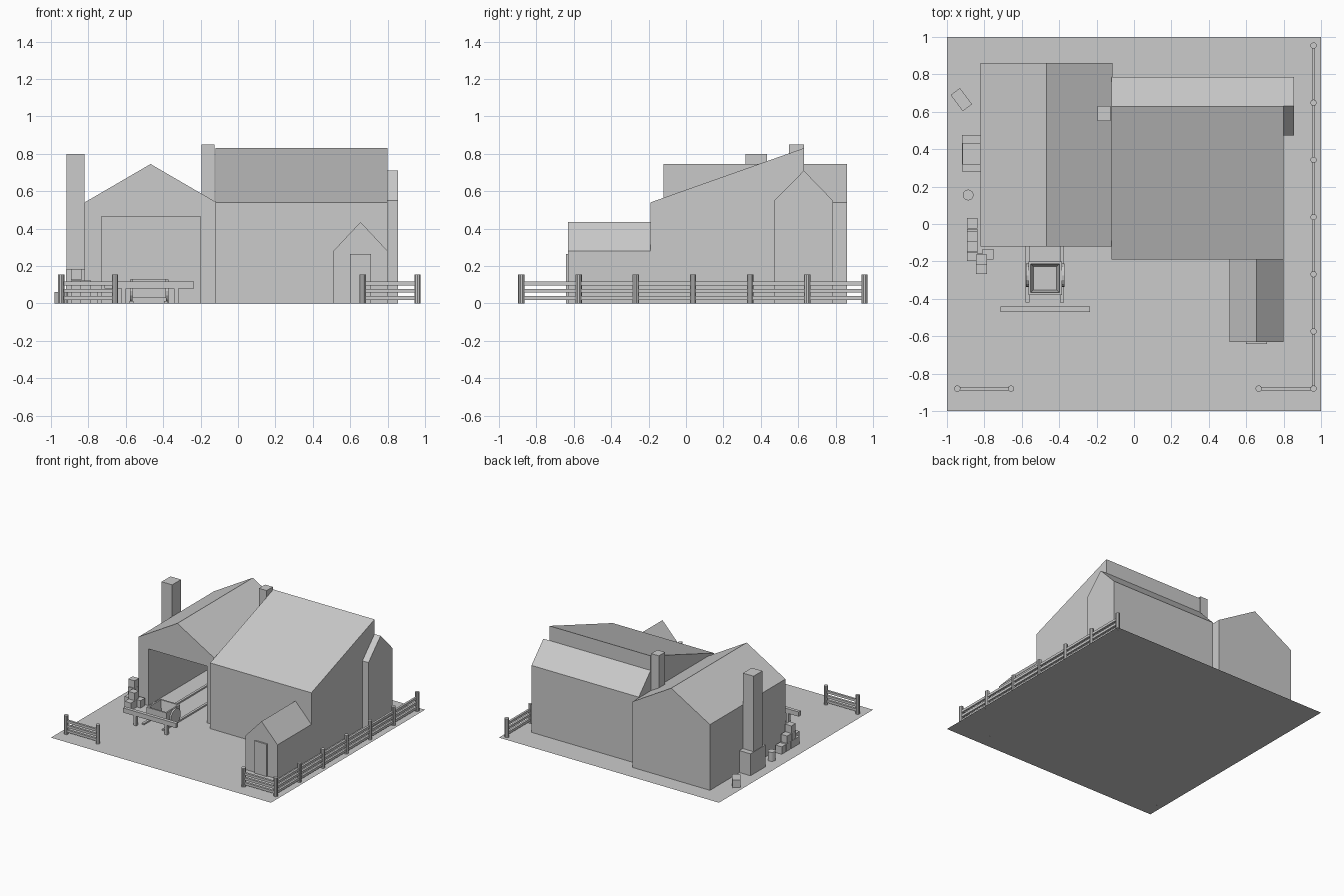
import bpy, bmesh, math

if "Cube" in bpy.data.objects:
    bpy.data.objects.remove(bpy.data.objects["Cube"])


def mesh_object(name, bm):
    bmesh.ops.recalc_face_normals(bm, faces=bm.faces[:])
    me = bpy.data.meshes.new(name)
    bm.to_mesh(me)
    bm.free()
    ob = bpy.data.objects.new(name, me)
    bpy.context.collection.objects.link(ob)
    return ob


def prism(name, pts, vec):
    """Extrude a flat profile of 3D points along vec."""
    bm = bmesh.new()
    face = bm.faces.new([bm.verts.new(p) for p in pts])
    ext = bmesh.ops.extrude_face_region(bm, geom=[face])
    verts = [g for g in ext["geom"] if isinstance(g, bmesh.types.BMVert)]
    bmesh.ops.translate(bm, verts=verts, vec=vec)
    # keep the starting cap so the solid stays closed
    if len(bm.faces) < len(pts) + 2:
        bm.faces.new([v for v in bm.verts if v not in verts])
    return mesh_object(name, bm)


def box(name, x0, x1, y0, y1, z0, z1):
    return prism(name, [(x0, y0, z0), (x1, y0, z0), (x1, y1, z0), (x0, y1, z0)],
                 (0, 0, z1 - z0))


def gable_y(name, x0, x1, y0, y1, eave, ridge):
    xm = (x0 + x1) / 2
    prof = [(x0, y0, 0), (x1, y0, 0), (x1, y0, eave), (xm, y0, ridge), (x0, y0, eave)]
    return prism(name, prof, (0, y1 - y0, 0))


def cylinder(name, loc, r, depth, sides=8, axis="Z"):
    bpy.ops.mesh.primitive_cylinder_add(
        vertices=sides, radius=r, depth=depth, location=loc,
        rotation=(0, math.pi / 2, 0) if axis == "X" else (0, 0, 0))
    ob = bpy.context.object
    ob.name = name
    return ob


def subtract(ob, cutter):
    mod = ob.modifiers.new("opening", "BOOLEAN")
    mod.operation = "DIFFERENCE"
    mod.solver = "EXACT"
    mod.object = cutter
    bpy.context.view_layer.objects.active = ob
    bpy.ops.object.modifier_apply(modifier=mod.name)
    bpy.data.objects.remove(cutter)


# Yard
bm = bmesh.new()
bmesh.ops.create_grid(bm, x_segments=1, y_segments=1, size=1)
mesh_object("yard", bm)

# Open-fronted barn on the left
barn = gable_y("open_barn", -0.82, -0.115, -0.12, 0.86, 0.54, 0.745)
subtract(barn, box("barn_cutter", -0.73, -0.2, -0.3, 0.78, -0.1, 0.465))

# Main building with single-pitch roof
prism("main_building", [(-0.12, -0.19, 0), (-0.12, 0.63, 0), (-0.12, 0.63, 0.83),
                        (-0.12, -0.19, 0.54)], (0.92, 0, 0))
# Rear wing, ridge along x
prism("rear_wing", [(-0.12, 0.473, 0), (-0.12, 0.785, 0), (-0.12, 0.785, 0.55),
                    (-0.12, 0.63, 0.71), (-0.12, 0.473, 0.55)], (0.975, 0, 0))
# Front porch shed and its door
gable_y("porch_shed", 0.51, 0.8, -0.63, -0.15, 0.28, 0.435)
box("porch_door", 0.6, 0.71, -0.642, -0.63, 0, 0.265)

# Chimneys
box("side_chimney", -0.917, -0.82, 0.317, 0.432, 0, 0.8)
box("side_chimney_base", -0.92, -0.82, 0.28, 0.477, 0, 0.18)
box("roof_chimney", -0.195, -0.125, 0.55, 0.63, 0.4, 0.85)


# Fences: posts joined by three rails
def fence(name, posts):
    for i, (x, y) in enumerate(posts):
        cylinder(f"{name}_post_{i}", (x, y, 0.077), 0.017, 0.155, 10)
    (xa, ya), (xb, yb) = posts[0], posts[-1]
    for i, z in enumerate((0.029, 0.068, 0.107)):
        hx = 0.009 if xa == xb else 0
        hy = 0.009 - hx
        box(f"{name}_rail_{i}", min(xa, xb) - hx, max(xa, xb) + hx,
            min(ya, yb) - hy, max(ya, yb) + hy, z - 0.01, z + 0.01)


fence("right_fence", [(0.96, -0.88 + 0.3057 * i) for i in range(7)])
fence("front_left_fence", [(-0.945, -0.88), (-0.657, -0.88)])
fence("front_right_fence", [(0.667, -0.88), (0.96, -0.88)])

# Cart track
for i, x in enumerate((-0.57, -0.385)):
    box(f"track_rail_{i}", x - 0.01, x + 0.01, -0.42, 0.7, 0, 0.012)

# Cart: open tapered tray on two wheels
tray = box("cart_tray", -0.565, -0.385, -0.38, -0.2, 0.03, 0.13)
bm = bmesh.new()
bm.from_mesh(tray.data)
top = [f for f in bm.faces if f.normal.z > 0.9]
bmesh.ops.inset_region(bm, faces=top, thickness=0.018)
ext = bmesh.ops.extrude_discrete_faces(bm, faces=top)["faces"][0]
c = ext.calc_center_median()
for v in ext.verts:
    v.co = (c.x + (v.co.x - c.x) * 0.8, c.y + (v.co.y - c.y) * 0.8, 0.05)
bm.to_mesh(tray.data)
bm.free()
for i, x in enumerate((-0.571, -0.379)):
    cylinder(f"cart_wheel_{i}", (x, -0.275, 0.065), 0.063, 0.014, 16, "X")

# Bench in front of the cart
box("bench_top", -0.715, -0.235, -0.47, -0.442, 0.08, 0.118)
for i, x in enumerate((-0.61, -0.33)):
    box(f"bench_leg_{i}", x - 0.012, x + 0.012, -0.468, -0.444, 0, 0.08)

# Stacked crates beside the barn
crates = [(-0.865, 0.005, 0), (-0.865, -0.055, 0), (-0.865, -0.115, 0), (-0.865, -0.17, 0),
          (-0.865, -0.065, 1), (-0.865, -0.125, 1), (-0.865, -0.12, 2),
          (-0.78, -0.163, 0), (-0.815, -0.24, 0), (-0.815, -0.185, 0), (-0.815, -0.19, 1)]
for i, (x, y, k) in enumerate(crates):
    box(f"crate_{i}", x - 0.029, x + 0.029, y - 0.028, y + 0.028, k * 0.062, k * 0.062 + 0.061)

# Loose turned crate and a barrel
loose = box("loose_crate", -0.054, 0.054, -0.031, 0.031, 0, 0.062)
loose.location = (-0.923, 0.665, 0)
loose.rotation_euler.z = math.radians(-53)
cylinder("barrel", (-0.887, 0.155, 0.037), 0.029, 0.074, 14)
